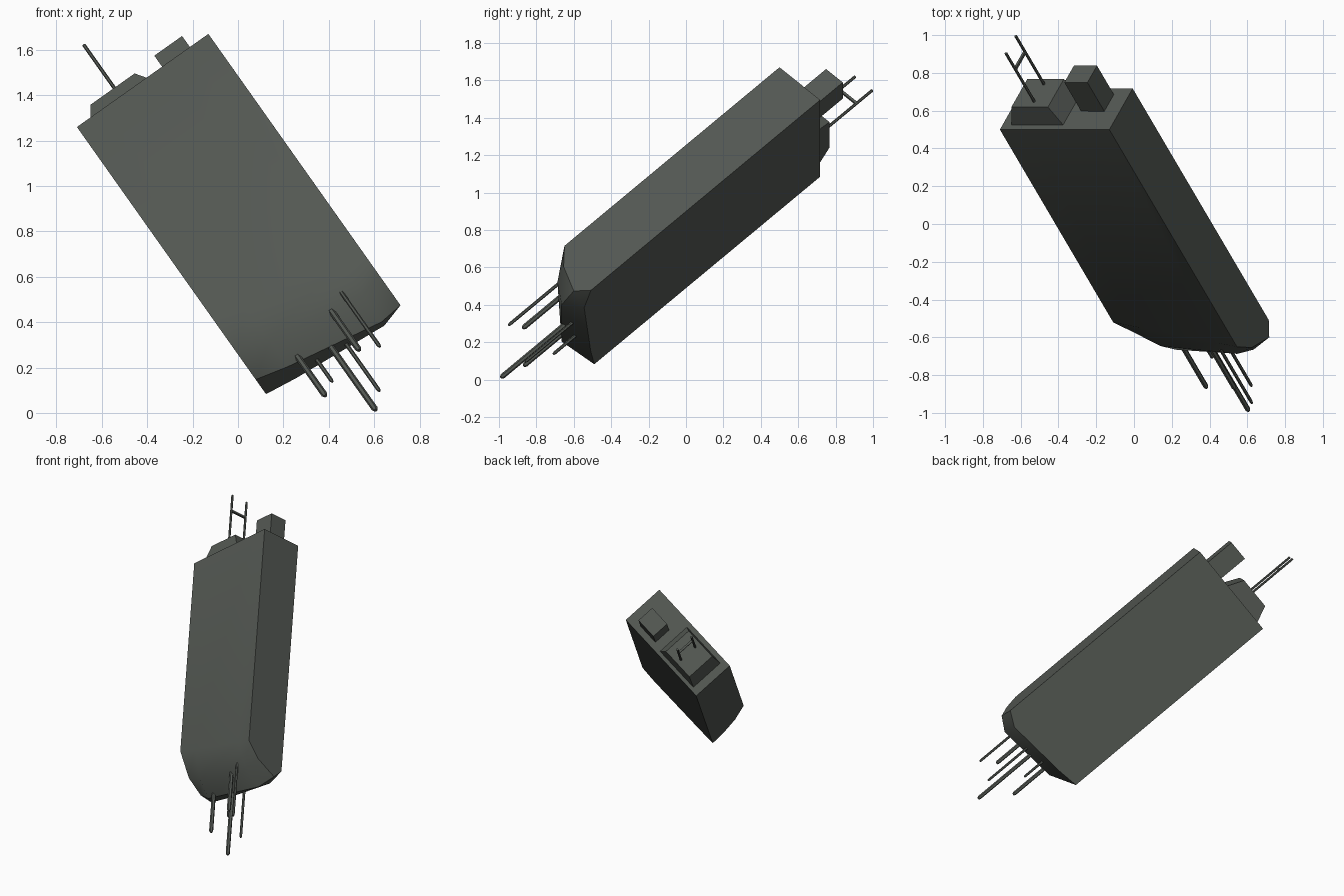
import bpy, bmesh, math
from mathutils import Vector, Matrix

if "Cube" in bpy.data.objects:
    bpy.data.objects.remove(bpy.data.objects["Cube"])

# Local frame of the tilted model: u = width, v = thickness, w = long axis (up), origin at a top corner
W = Vector((-0.412, 0.701, 0.582)).normalized()
U = Vector((0.816, 0.0, 0.578))
U = (U - W * U.dot(W)).normalized()
V = W.cross(U)
FRAME = Matrix.Translation((-0.71, 0.50, 1.26)) @ Matrix((U, V, W)).transposed().to_4x4()

grey = bpy.data.materials.new("dark_green_grey")
grey.diffuse_color = (0.088, 0.098, 0.086, 1)
grey.use_nodes = True
grey.node_tree.nodes["Principled BSDF"].inputs["Base Color"].default_value = grey.diffuse_color


def finish(name, bm, smooth=None):
    bmesh.ops.recalc_face_normals(bm, faces=bm.faces)
    bm.transform(FRAME)
    me = bpy.data.meshes.new(name)
    bm.to_mesh(me)
    bm.free()
    me.materials.append(grey)
    if smooth:
        for p in me.polygons:
            p.use_smooth = True
        me.set_sharp_from_angle(angle=math.radians(smooth))
    ob = bpy.data.objects.new(name, me)
    bpy.context.collection.objects.link(ob)
    return ob


def loft(name, loops, smooth=None):
    """Skin equal-length closed loops and cap both ends."""
    bm = bmesh.new()
    rings = [[bm.verts.new(p) for p in lp] for lp in loops]
    n = len(rings[0])
    for r, s in zip(rings, rings[1:]):
        for i in range(n):
            j = (i + 1) % n
            bm.faces.new((r[i], r[j], s[j], s[i]))
    bm.faces.new(rings[0])
    bm.faces.new(rings[-1])
    return finish(name, bm, smooth)


def rect(a0, a1, b0, b1, h):
    return [(a0, b0, h), (a1, b0, h), (a1, b1, h), (a0, b1, h)]


def rod(name, a, b, h0, h1, r, taper=0.0):
    """Thin six-sided rod along the long axis, tip at h1."""
    def ring(h, rad):
        return [(a + rad * math.cos(k * math.pi / 3), b + rad * math.sin(k * math.pi / 3), h)
                for k in range(6)]
    loops = [ring(h0, r)]
    if taper:
        loops.append(ring(h1 + taper, r))
        loops.append(ring(h1, r * 0.6))
    else:
        loops.append(ring(h1, r))
    return loft(name, loops)


# Main body: long slab with a rounded, bulging lower end (thickness, depth) per width station
T = 0.305
stations = [
    (0.00, [(T, 1.723), (0.207, 1.709), (0.092, 1.624), (0, 1.456)]),
    (0.15, [(T, 1.750), (0.150, 1.815), (0.065, 1.700), (0, 1.495)]),
    (0.60, [(T, 1.800), (0.205, 1.870), (0.085, 1.780), (0, 1.612)]),
    (0.71, [(T, 1.748), (0.243, 1.816), (0.092, 1.740), (0, 1.640)]),
]
loft("main_body",
     [[(a, 0, 0), (a, T, 0)] + [(a, b, -t) for b, t in prof] for a, prof in stations],
     smooth=45)

# Blocks on the upper end
loft("tower_block", [rect(0.46, 0.61, 0.136, 0.261, -0.01), rect(0.46, 0.61, 0.136, 0.261, 0.217)])
loft("tapered_housing", [rect(0.055, 0.395, 0.034, 0.28, -0.005), rect(0.107, 0.344, 0.053, 0.26, 0.116)])

# Twin antenna with a crossbar
for i, b in enumerate((0.095, 0.223)):
    rod("antenna_%d" % (i + 1), 0.234, b, 0.10, 0.48, 0.008)
loft("antenna_crossbar", [rect(0.227, 0.241, 0.095, 0.223, 0.353), rect(0.227, 0.241, 0.095, 0.223, 0.367)])

# Hanging rods under the lower end: width, thickness, tip depth, radius
for i, (a, b, t, r) in enumerate([
        (0.209, 0.147, 2.10, 0.014), (0.270, 0.236, 1.966, 0.009),
        (0.354, 0.186, 2.313, 0.014), (0.416, 0.237, 2.18, 0.009),
        (0.447, 0.089, 2.048, 0.014), (0.530, 0.062, 2.13, 0.009)]):
    rod("lower_rod_%d" % (i + 1), a, b, -1.6, -t, r, taper=0.012)
